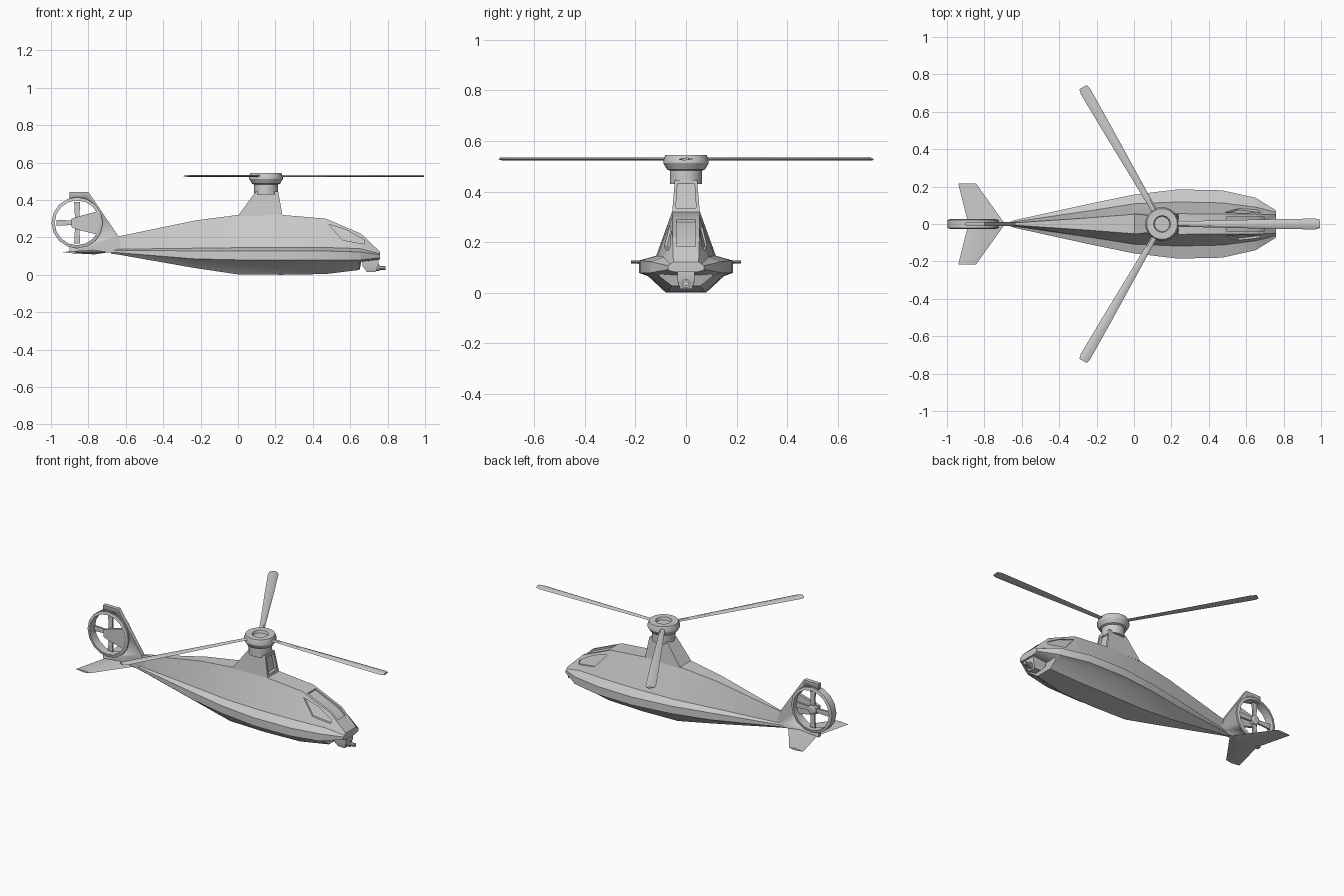
import bpy, bmesh
from math import pi, sin, cos, radians
from mathutils import Matrix, Vector

if "Cube" in bpy.data.objects:
    bpy.data.objects.remove(bpy.data.objects["Cube"])


def add(name, verts, faces, angle=25):
    bm = bmesh.new()
    vs = [bm.verts.new(v) for v in verts]
    for f in faces:
        bm.faces.new([vs[i] for i in f])
    bmesh.ops.recalc_face_normals(bm, faces=bm.faces)
    me = bpy.data.meshes.new(name)
    bm.to_mesh(me)
    bm.free()
    ob = bpy.data.objects.new(name, me)
    bpy.context.collection.objects.link(ob)
    smooth(ob, angle)
    return ob


def smooth(ob, angle=25):
    bpy.ops.object.select_all(action='DESELECT')
    ob.select_set(True)
    bpy.context.view_layer.objects.active = ob
    bpy.ops.object.shade_smooth_by_angle(angle=radians(angle))


def loft(name, rings, closed=False):
    n, m = len(rings[0]), len(rings)
    verts = [p for r in rings for p in r]
    faces = []
    for k in range(m if closed else m - 1):
        a, b = k * n, (k + 1) % m * n
        faces += [(a + i, a + (i + 1) % n, b + (i + 1) % n, b + i) for i in range(n)]
    if not closed:
        faces += [range(n), range((m - 1) * n, m * n)]
    return add(name, verts, faces)


def prism_y(name, pts, y0, y1):
    return loft(name, [[(x, y, z) for x, z in pts] for y in (y0, y1)])


def lathe(name, profile, sides, place, closed=False):
    rings = [[place(r * cos(2 * pi * i / sides), r * sin(2 * pi * i / sides), h)
              for i in range(sides)] for r, h in profile]
    return loft(name, rings, closed)


def cut(ob, cutter):
    cutter.hide_render = True
    mod = ob.modifiers.new('cut', 'BOOLEAN')
    mod.operation = 'DIFFERENCE'
    mod.solver = 'EXACT'
    mod.object = cutter
    smooth(ob)
    bpy.ops.object.modifier_apply(modifier=mod.name)
    bpy.data.objects.remove(cutter)


# Hull: half sections of belly, undercut, side low, side high, shoulder, roof
sections = [
    (-.68, [(.003, .113), (.004, .117), (.005, .12), (.005, .13), (.004, .135), (.003, .17)]),
    (-.64, [(.008, .108), (.016, .114), (.02, .118), (.02, .13), (.012, .137), (.006, .205)]),
    (-.23, [(.045, .036), (.088, .072), (.11, .085), (.11, .128), (.072, .142), (.034, .29)]),
    (0, [(.075, .002), (.128, .066), (.157, .08), (.157, .126), (.108, .145), (.052, .32)]),
    (.235, [(.08, 0), (.15, .065), (.185, .078), (.185, .127), (.118, .146), (.055, .32)]),
    (.47, [(.075, .004), (.145, .065), (.18, .078), (.18, .127), (.113, .146), (.054, .3)]),
    (.65, [(.055, .026), (.108, .066), (.14, .078), (.14, .122), (.09, .14), (.053, .223)]),
    (.66, [(.055, .07), (.104, .074), (.134, .08), (.134, .121), (.088, .138), (.053, .218)]),
    (.76, [(.045, .082), (.062, .086), (.072, .091), (.072, .107), (.062, .112), (.05, .122)]),
]
hull = loft('fuselage', [[(x, y, z) for y, z in h] + [(x, -y, z) for y, z in reversed(h)]
                         for x, h in sections])


def side_y(x, z):
    for (xa, a), (xb, b) in zip(sections, sections[1:]):
        if xa <= x <= xb:
            t = (x - xa) / (xb - xa)
            s, r = (Vector(a[i]).lerp(Vector(b[i]), t) for i in (4, 5))
            return s.x + (r.x - s.x) * (z - s.y) / (r.y - s.y)


# Recessed side windows and windshield
window = [(.485, .27), (.58, .24), (.672, .188), (.675, .165), (.56, .185)]
for s in (1, -1):
    cut(hull, loft('window_cutter', [[(x, s * (side_y(x, z) + d), z) for x, z in window]
                                     for d in (-.009, .04)]))
cut(hull, prism_y('windshield_cutter', [(.495, .33), (.495, .28), (.652, .211), (.69, .176),
                                        (.72, .2), (.68, .26)], -.038, .038))
smooth(hull)


# Rotor pylon with recessed intake on its front
def rect(x0, x1, y, z):
    return [(x0, -y, z), (x1, -y, z), (x1, y, z), (x0, y, z)]


pylon = loft('rotor_pylon', [rect(0, .238, .055, .315), rect(.095, .215, .044, .445)])
cut(pylon, loft('intake_cutter', [rect(.215, .26, .04, .335), rect(.2, .26, .034, .43)]))

# Rotor hub
lathe('rotor_hub', [(.064, .43), (.064, .483), (.075, .487), (.09, .512), (.09, .522),
                    (.082, .545), (.045, .545), (.04, .53)], 24,
      lambda u, v, h: (.15 + u, v, h))

# Three main blades: thin tapered aerofoils
for k in range(3):
    rings = []
    for r, w in ((.05, .014), (.25, .018), (.6, .026), (.82, .029), (.845, .022)):
        rings.append([(r, -w, .526), (r, -w * .3, .523), (r, w, .528),
                      (r, w * .3, .534), (r, -w * .5, .533)])
    blade = loft('main_blade_%d' % (k + 1), rings)
    blade.data.transform(Matrix.Translation((.15, 0, 0)) @ Matrix.Rotation(2 * pi * k / 3, 4, 'Z'))

# Tail fin with round opening, and the shroud ring in it
cx, cz = -.86, .278


def tail(u, v, h):
    return (cx + u, h, cz + v)


fin = prism_y('tail_fin', [(-.9, .443), (-.8, .443), (-.64, .207), (-.61, .118), (-.9, .118)],
              -.012, .012)
cut(fin, lathe('duct_cutter', [(.125, -.1), (.125, .1)], 16, tail))
lathe('tail_shroud', [(.137, -.022), (.137, .022), (.12, .026), (.12, -.026)], 16, tail, True)

# Tail fan: strut, hub and four blades
prism_y('fan_strut', [(-.89, .3), (-.86, .31), (-.74, .342), (-.73, .278), (-.74, .212),
                      (-.86, .242), (-.89, .255)], -.02, -.004)
lathe('fan_hub', [(.028, -.008), (.028, .018), (.018, .024)], 12, tail)
for k in range(4):
    b = prism_y('fan_blade_%d' % (k + 1), [(.01, -.011), (.11, -.016), (.11, .016), (.01, .011)],
                .002, .012)
    b.data.transform(Matrix.Translation((cx, 0, cz)) @ Matrix.Rotation(k * pi / 2, 4, 'Y'))

# Horizontal stabilisers
for s, side in ((1, 'left'), (-1, 'right')):
    def foil(x0, x1, y, t):
        m = x0 + (x1 - x0) * .6
        return [(x0, s * y, .121), (m, s * y, .121 - t), (x1, s * y, .121), (m, s * y, .121 + t)]
    loft('stabiliser_' + side, [foil(-.885, -.69, 0, .012), foil(-.94, -.845, .217, .006)])

# Chin gun turret and barrel
loft('gun_turret', [[(.665, -.034, .085), (.75, -.034, .085), (.75, .034, .085), (.665, .034, .085)],
                    [(.667, -.034, .045), (.75, -.034, .05), (.75, .034, .05), (.667, .034, .045)],
                    [(.69, -.024, .014), (.735, -.024, .014), (.735, .024, .014), (.69, .024, .014)]])
lathe('gun_barrel', [(.011, .7), (.011, .788)], 10, lambda u, v, h: (h, u, .037 + v))
lathe('gun_collar', [(.018, .71), (.018, .757)], 10, lambda u, v, h: (h, u, .037 + v))
